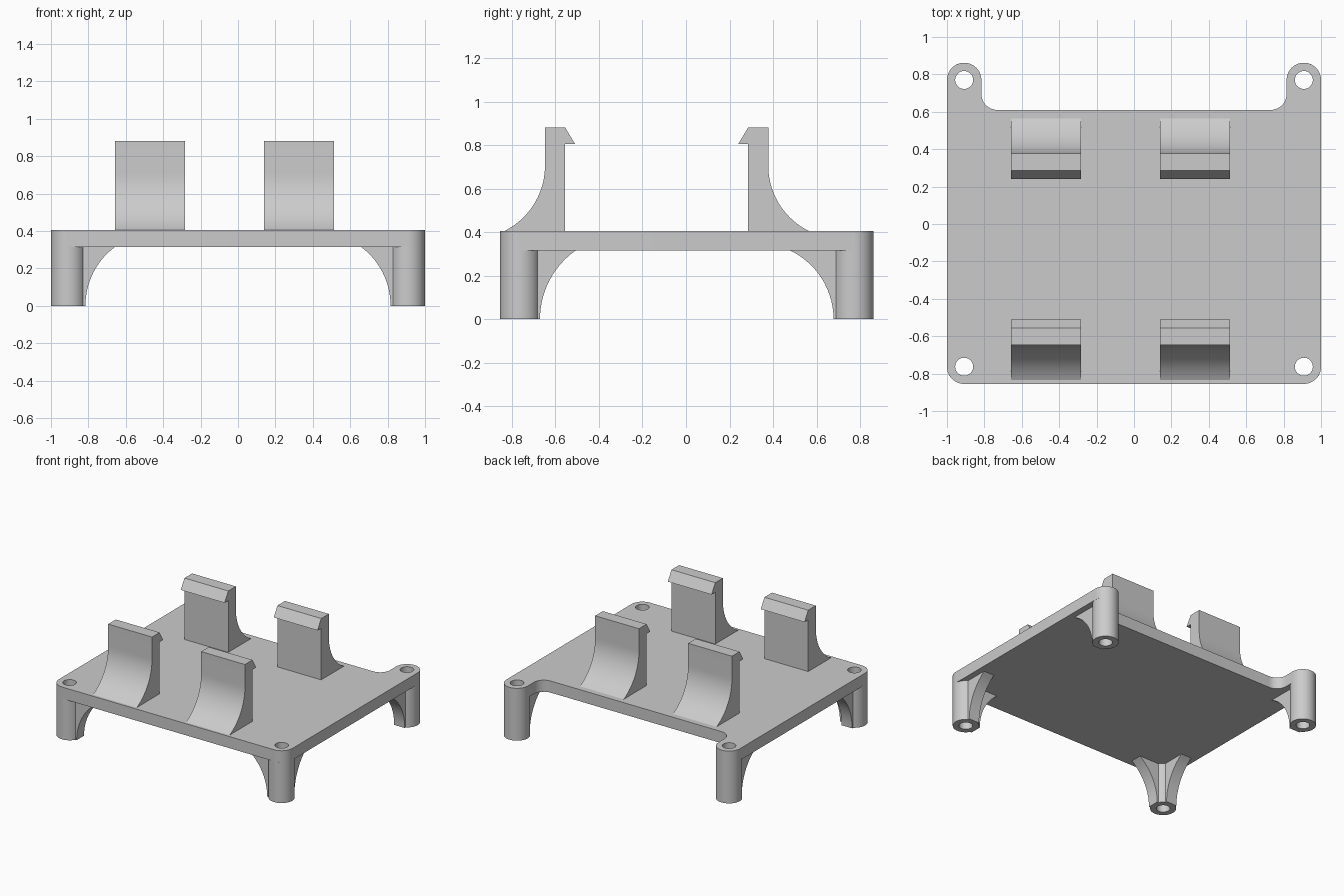
import bpy, bmesh, math
from mathutils import Vector

cube = bpy.data.objects.get("Cube")
if cube:
    bpy.data.objects.remove(cube, do_unlink=True)

GREY = (0.6, 0.6, 0.6, 1)
mat = bpy.data.materials.new("light grey plastic")
mat.use_nodes = True
mat.diffuse_color = GREY
mat.node_tree.nodes["Principled BSDF"].inputs["Base Color"].default_value = GREY

UNDER, DECK = 0.315, 0.405      # underside and top of the plate
R, HOLE = 0.092, 0.048          # leg and screw hole radii
LEG_X, FRONT_Y, BACK_Y = 0.908, -0.763, 0.77


def arc(cx, cy, r, start, end, n=14):
    """Points along an arc, angles in degrees."""
    angles = [math.radians(start + (end - start) * i / n) for i in range(n + 1)]
    return [(cx + r * math.cos(a), cy + r * math.sin(a)) for a in angles]


def circle(cx, cy, r):
    return arc(cx, cy, r, 0, 360, 48)[:-1]


def prism(name, loops, origin, u, v, w, depth):
    """Extrude an outline with optional holes; u, v span the profile, w is the depth."""
    bm = bmesh.new()
    origin, u, v, w = map(Vector, (origin, u, v, w))
    rings = []
    for d in (0, depth):
        level = [[bm.verts.new(origin + u * a + v * b + w * d) for a, b in loop]
                 for loop in loops]
        edges = [bm.edges.new((ring[i - 1], ring[i]))
                 for ring in level for i in range(len(ring))]
        bmesh.ops.triangle_fill(bm, edges=edges, use_beauty=True, normal=w)
        rings.append(level)
    for low, high in zip(*rings):
        for i in range(len(low)):
            bm.faces.new((low[i - 1], low[i], high[i], high[i - 1]))
    bmesh.ops.recalc_face_normals(bm, faces=bm.faces)
    mesh = bpy.data.meshes.new(name)
    bm.to_mesh(mesh)
    bm.free()
    mesh.materials.append(mat)
    obj = bpy.data.objects.new(name, mesh)
    bpy.context.collection.objects.link(obj)
    bpy.ops.object.select_all(action='DESELECT')
    obj.select_set(True)
    bpy.context.view_layer.objects.active = obj
    bpy.ops.object.shade_smooth_by_angle(angle=math.radians(30))
    return obj


X, Y, Z = (1, 0, 0), (0, 1, 0), (0, 0, 1)

# Base plate: rounded front corners, two rear ears with filleted inner corners
EDGE, FILLET = 0.61, 0.085
half = arc(LEG_X, FRONT_Y, R, -90, 0) + arc(LEG_X, BACK_Y, R, 0, 180, 28)
half += arc(LEG_X - R - FILLET, EDGE + FILLET, FILLET, 0, -90)
outline = half + [(-x, y) for x, y in reversed(half)]
corners = [(sx * LEG_X, y) for y in (FRONT_Y, BACK_Y) for sx in (-1, 1)]
prism("base_plate", [outline] + [circle(x, y, HOLE) for x, y in corners],
      (0, 0, UNDER), X, Y, Z, DECK - UNDER)

# Hollow legs
for x, y in corners:
    side = "left" if x > 0 else "right"
    end = "front" if y < 0 else "back"
    prism(f"{end}_{side}_leg", [circle(0, 0, R), circle(0, 0, HOLE)],
          (x, y, 0), X, Y, Z, UNDER)


def rib(name, x, y, direction, reach):
    """Curved brace from a leg foot out to the plate underside."""
    run = reach - R
    r = (run * run + UNDER * UNDER) / (2 * run)
    sweep = math.degrees(math.asin(UNDER / r))
    profile = [(0.07, 0)] + arc(R + r, 0, r, 180, 180 - sweep)
    profile += [(reach, UNDER + 0.01), (0.07, UNDER + 0.01)]
    across = Vector(Z).cross(Vector(direction))
    width = 0.09
    prism(name, [profile], Vector((x, y, 0)) - across * width / 2,
          direction, Z, across, width)


# Braces: two on each front leg, one on each back leg
for side, s in (("left", 1), ("right", -1)):
    rib(f"front_{side}_side_rib", s * LEG_X, FRONT_Y, (-s, 0, 0), 0.25)
    rib(f"front_{side}_long_rib", s * LEG_X, FRONT_Y, (0, 1, 0), 0.255)
    rib(f"back_{side}_long_rib", s * LEG_X, BACK_Y, (0, -1, 0), 0.29)

# Snap clips: flared foot, upright wall and a hook facing inward
MID, INNER, OUTER, FOOT = -0.135, 0.42, 0.513, 0.70
TOP, BEND = 0.88, 0.706
run, rise = FOOT - OUTER, BEND - DECK
r = (run * run + rise * rise) / (2 * run)
sweep = math.degrees(math.asin(rise / r))
clip = [(INNER, DECK - 0.02), (INNER, 0.805), (INNER - 0.045, 0.805),
        (INNER, TOP), (OUTER, TOP)]
clip += arc(OUTER + r, BEND, r, 180, 180 + sweep, 20) + [(FOOT, DECK - 0.02)]
for end, s in (("front", -1), ("back", 1)):
    for side, x in (("right", -0.658), ("left", 0.138)):
        prism(f"{end}_{side}_clip", [clip], (x, MID, 0), (0, s, 0), Z, X, 0.375)
